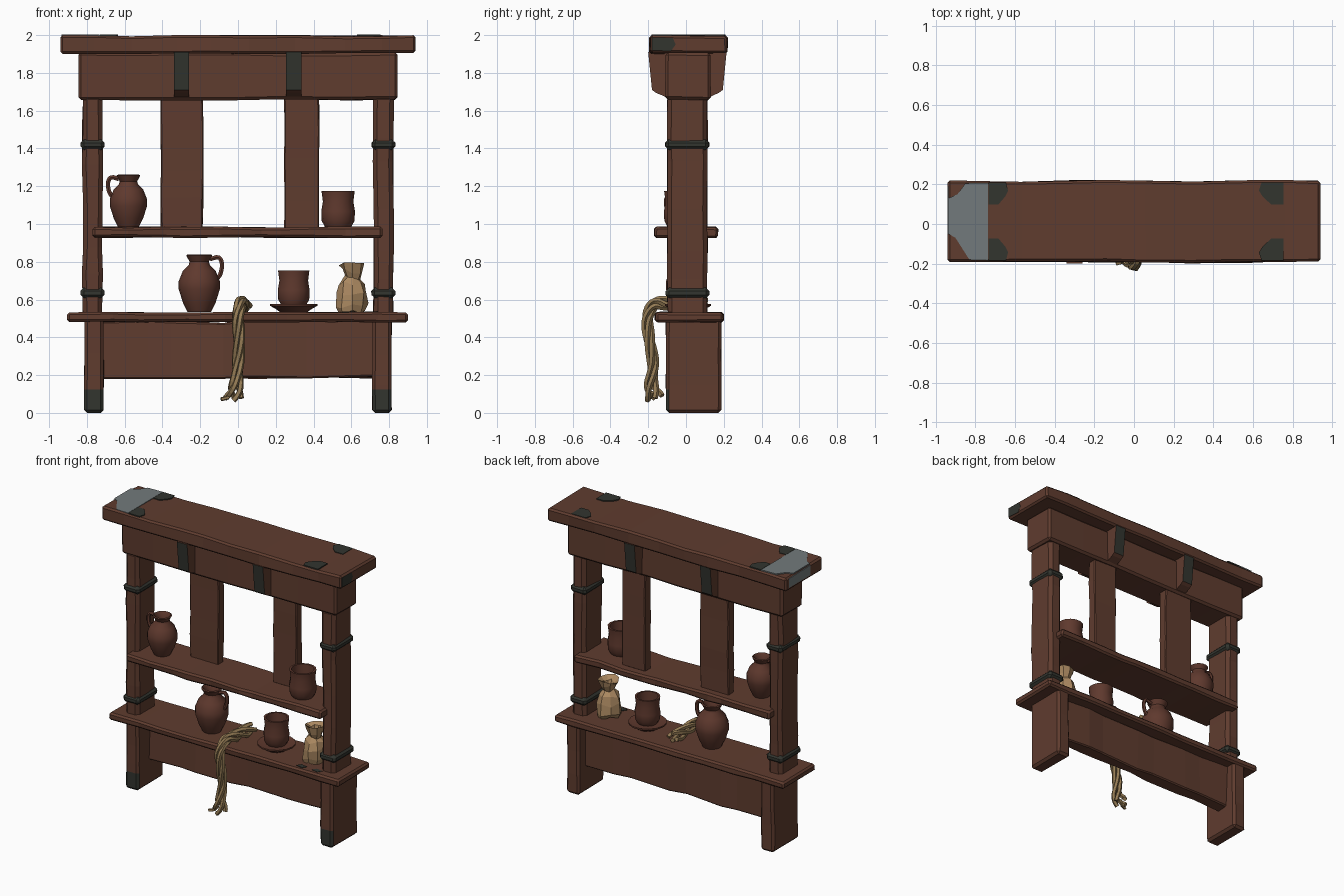
import bpy, bmesh, math, random
from mathutils import Vector

random.seed(4)
if "Cube" in bpy.data.objects:
    bpy.data.objects.remove(bpy.data.objects["Cube"])


def material(name, rgb):
    m = bpy.data.materials.new(name)
    m.use_nodes = True
    m.diffuse_color = (*rgb, 1)
    m.node_tree.nodes["Principled BSDF"].inputs["Base Color"].default_value = (*rgb, 1)
    return m


WOOD = material("brown wood", (0.115, 0.045, 0.028))
IRON = material("dark iron", (0.032, 0.035, 0.028))
SILVER = material("grey metal", (0.17, 0.195, 0.2))
CLAY = material("red clay", (0.115, 0.041, 0.027))
ROPE = material("straw rope", (0.3, 0.2, 0.09))
SACKING = material("tan sacking", (0.41, 0.25, 0.12))


def finish(name, bm, mats, smooth=False):
    bmesh.ops.recalc_face_normals(bm, faces=bm.faces)
    me = bpy.data.meshes.new(name)
    bm.to_mesh(me)
    bm.free()
    for m in mats:
        me.materials.append(m)
    ob = bpy.data.objects.new(name, me)
    bpy.context.collection.objects.link(ob)
    if smooth:
        bpy.ops.object.select_all(action='DESELECT')
        ob.select_set(True)
        bpy.context.view_layer.objects.active = ob
        bpy.ops.object.shade_smooth_by_angle(angle=math.radians(40))
    return ob


def timber(name, lo, hi, axis=0, cuts=6, wobble=0.006, bevel=0.012, mats=(WOOD,), rule=None, slice_z=None):
    """Hand-hewn plank: a box cut along its length, each section nudged, edges chamfered."""
    bm = bmesh.new()
    bmesh.ops.create_cube(bm, size=1)
    lo, hi = Vector(lo), Vector(hi)
    for v in bm.verts:
        v.co = Vector([lo[i] + (v.co[i] + 0.5) * (hi[i] - lo[i]) for i in range(3)])
    normal = Vector([float(i == axis) for i in range(3)])
    for k in range(1, cuts + 1):
        at = lo.lerp(hi, (k + random.uniform(-0.25, 0.25)) / (cuts + 1))
        bmesh.ops.bisect_plane(bm, geom=bm.verts[:] + bm.edges[:] + bm.faces[:], plane_co=at, plane_no=normal)
    for v in bm.verts:
        for i in range(3):
            if i != axis:
                inward = 1 if v.co[i] < (lo[i] + hi[i]) / 2 else -1
                v.co[i] += inward * random.uniform(-0.3, 1) * wobble
        v.co.z = min(max(v.co.z, lo.z), hi.z)
    sharp = [e for e in bm.edges if e.calc_face_angle(0) > 0.8]
    bmesh.ops.bevel(bm, geom=sharp, offset=bevel, segments=1, affect='EDGES', clamp_overlap=True)
    if slice_z:
        bmesh.ops.bisect_plane(bm, geom=bm.verts[:] + bm.edges[:] + bm.faces[:],
                               plane_co=(0, 0, slice_z), plane_no=(0, 0, 1))
    bm.normal_update()
    if rule:
        for f in bm.faces:
            f.material_index = int(rule(f.calc_center_median(), f.normal))
    return finish(name, bm, mats)


def plate(name, pts, mat, place, thick):
    """Thin flat patch; place maps (u, v) to a 3D point."""
    bm = bmesh.new()
    f = bm.faces.new([bm.verts.new(place(*p)) for p in pts])
    ext = bmesh.ops.extrude_face_region(bm, geom=[f])["geom"]
    for v in ext:
        if isinstance(v, bmesh.types.BMVert):
            v.co += Vector(thick)
    return finish(name, bm, [mat])


def lathe(name, profile, at, mat, sides=14, jitter=0, smooth=True):
    bm = bmesh.new()
    rings = []
    for r, z in profile:
        ring = []
        for k in range(sides):
            a = math.tau * k / sides
            rr = r * (1 + random.uniform(-jitter, jitter))
            ring.append(bm.verts.new((at[0] + rr * math.cos(a), at[1] + rr * math.sin(a),
                                      at[2] + z + random.uniform(-jitter, jitter) * 0.12)))
        rings.append(ring)
    skin(bm, rings)
    return finish(name, bm, [mat], smooth)


def skin(bm, rings):
    n = len(rings[0])
    for a, b in zip(rings, rings[1:]):
        for k in range(n):
            bm.faces.new((a[k], a[(k + 1) % n], b[(k + 1) % n], b[k]))
    bm.faces.new(rings[0])
    bm.faces.new(rings[-1])


def spline(pts, steps):
    """Smooth path through the given points."""
    p = [Vector(q) for q in pts]
    p = [2 * p[0] - p[1]] + p + [2 * p[-1] - p[-2]]
    out = []
    for a, b, c, d in zip(p, p[1:], p[2:], p[3:]):
        for s in range(steps):
            t = s / steps
            out.append(0.5 * (2 * b + (c - a) * t + (2 * a - 5 * b + 4 * c - d) * t * t
                              + (3 * b - a - 3 * c + d) * t ** 3))
    return out + [p[-2]]


def tube(bm, path, radius, side, sides=6):
    rings = []
    for i, c in enumerate(path):
        t = (path[min(i + 1, len(path) - 1)] - path[max(i - 1, 0)]).normalized()
        u = (side - t * side.dot(t)).normalized()
        w = t.cross(u)
        rings.append([bm.verts.new(c + radius * (u * math.cos(math.tau * k / sides) + w * math.sin(math.tau * k / sides)))
                      for k in range(sides)])
    skin(bm, rings)


# Roof and beam
timber("roof_board", (-0.94, -0.195, 1.9), (0.94, 0.22, 2.0), cuts=8, wobble=0.008)
timber("top_beam", (-0.845, -0.11, 1.655), (0.845, 0.13, 1.91), cuts=5, bevel=0.015)

# Roof brackets, with iron on the outward faces
for x, tag in ((-0.3, "right"), (0.295, "left")):
    for s, top, low, root, end in ((-1, -0.2, -0.18, -0.1, "front"), (1, 0.215, 0.195, 0.12, "back")):
        bm = bmesh.new()
        f = bm.faces.new([bm.verts.new((x - 0.04, y, z)) for y, z in
                          ((root, 1.91), (top, 1.91), (low, 1.71), (low - s * 0.02, 1.695), (root, 1.67))])
        for v in bmesh.ops.extrude_face_region(bm, geom=[f])["geom"]:
            if isinstance(v, bmesh.types.BMVert):
                v.co.x += 0.08
        bmesh.ops.recalc_face_normals(bm, faces=bm.faces)
        for f in bm.faces:
            f.material_index = int(f.normal.y * s > 0.6)
        finish(f"{end}_bracket_{tag}", bm, [WOOD, IRON])

# Posts, legs and iron bands on both sides
for s, tag in ((-1, "right"), (1, "left")):
    xs = sorted((s * 0.715, s * 0.825))
    timber(f"post_{tag}", (xs[0], -0.1, 0.5), (xs[1], 0.115, 1.68), axis=2, cuts=5, bevel=0.022)
    legs = sorted((s * 0.71, s * 0.815))
    timber(f"leg_{tag}", (legs[0], -0.108, 0), (legs[1], 0.188, 0.5), axis=2, cuts=2, wobble=0.004, bevel=0.016,
           mats=(WOOD, IRON), slice_z=0.125, rule=lambda c, n: c.z < 0.125 and n.y < -0.3)
    for z in (0.635, 1.42):
        timber(f"band_{tag}", (xs[0] - 0.01, -0.11, z - 0.028), (xs[1] + 0.01, 0.124, z + 0.028),
               axis=2, cuts=0, wobble=0.004, bevel=0.018, mats=(IRON,))

# Counter, apron, shelf and upright back planks
timber("counter", (-0.905, -0.165, 0.478), (0.9, 0.2, 0.535), cuts=8, wobble=0.006)
timber("apron", (-0.73, 0.02, 0.18), (0.73, 0.12, 0.49), cuts=6, wobble=0.014, bevel=0.008)
timber("shelf", (-0.77, -0.168, 0.925), (0.765, 0.17, 0.987), cuts=8, wobble=0.008)
timber("back_plank_right", (-0.41, 0.04, 0.975), (-0.183, 0.11, 1.67), axis=2, cuts=3, wobble=0.005, bevel=0.006)
timber("back_plank_left", (0.243, 0.04, 0.975), (0.43, 0.11, 1.67), axis=2, cuts=3, wobble=0.005, bevel=0.006)

# Metal patches on the roof
def on_roof(u, v):
    return (u, v, 1.994)


UP = (0, 0, 0.008)
plate("silver_cap", [(-0.935, -0.05), (-0.9, -0.07), (-0.83, -0.18), (-0.735, -0.183), (-0.735, 0.208),
                     (-0.85, 0.205), (-0.89, 0.15), (-0.935, 0.13)], SILVER, on_roof, UP)
plate("silver_cap_end", [(-0.05, 1.92), (0.19, 1.92), (0.19, 1.985), (-0.05, 1.99)], SILVER,
      lambda u, v: (-0.936, u, v), (-0.005, 0, 0))
plate("iron_end_patch", [(-0.18, 1.92), (-0.08, 1.915), (-0.055, 1.95), (-0.07, 1.985), (-0.18, 1.988)], IRON,
      lambda u, v: (0.934, u, v), (0.007, 0, 0))
for x0, x1 in ((-0.733, -0.635), (0.755, 0.63)):
    for s, edge in ((-1, -0.183), (1, 0.208)):
        tip = edge - s * 0.11
        d = x1 - x0
        plate("iron_roof_patch", [(x0, edge), (x0, tip), (x0 + d * 0.5, tip), (x0 + d * 0.85, tip + s * 0.04),
                                  (x1, edge - s * 0.04), (x0 + d * 0.9, edge)], IRON, on_roof, UP)
# Iron flecks on the counter
for x in (0.55, 0.67):
    plate("iron_counter_patch", [(x, -0.13), (x + 0.05, -0.14), (x + 0.07, -0.11), (x + 0.02, -0.1)], IRON,
          lambda u, v: (u, v, 0.529), UP)

# Jugs: body profile scaled to height, plus a looped handle
JUG = [(0.06, 0), (0.085, 0.05), (0.107, 0.12), (0.107, 0.16), (0.085, 0.215), (0.055, 0.245), (0.05, 0.262),
       (0.068, 0.295), (0.06, 0.3), (0.042, 0.27), (0.04, 0.24)]
for name, x, y, z, k, s in (("shelf_jug", -0.58, -0.02, 0.985, 0.92, -1), ("counter_jug", -0.205, 0.0, 0.533, 1.02, 1)):
    lathe(name, [(r * k, h * k) for r, h in JUG], (x, y, z), CLAY)
    loop = [(0.055, 0.275), (0.1, 0.285), (0.118, 0.25), (0.11, 0.2), (0.09, 0.17)]
    bm = bmesh.new()
    tube(bm, spline([(x + s * u * k, y, z + v * k) for u, v in loop], 3), 0.013, Vector((0, 1, 0)))
    finish(name + "_handle", bm, [CLAY], True)

# Cups and saucer
CUP = [(0.065, 0), (0.082, 0.03), (0.084, 0.08), (0.076, 0.13), (0.083, 0.185), (0.07, 0.185), (0.066, 0.12), (0.06, 0.04)]
lathe("shelf_cup", [(r * 1.06, h * 1.03) for r, h in CUP], (0.53, -0.03, 0.985), CLAY)
lathe("counter_cup", CUP, (0.295, 0.01, 0.57), CLAY)
lathe("saucer", [(0.075, 0), (0.09, 0.012), (0.125, 0.032), (0.125, 0.042), (0.08, 0.035)], (0.295, 0.01, 0.535), CLAY)

# Tied sack with a flared top
lathe("sack", [(0.068, 0), (0.083, 0.03), (0.078, 0.1), (0.066, 0.15), (0.04, 0.185), (0.055, 0.215),
               (0.07, 0.25), (0.035, 0.235), (0.025, 0.19)], (0.607, 0.0, 0.535), SACKING, 8, 0.13, False)

# Rope: twisted strands lying on the counter and hanging over its edge
path = spline([(0.03, 0.11, 0.565), (0.02, 0, 0.57), (0.02, -0.1, 0.58), (0.012, -0.17, 0.575), (0.0, -0.205, 0.5),
               (0.005, -0.195, 0.39), (0.0, -0.175, 0.26), (-0.01, -0.185, 0.15), (-0.025, -0.165, 0.078)], 5)
bm = bmesh.new()
for strand in range(4):
    pts = []
    for i, c in enumerate(path):
        f = i / (len(path) - 1)
        t = (path[min(i + 1, len(path) - 1)] - path[max(i - 1, 0)]).normalized()
        u = Vector((1, 0, 0))
        a = strand * math.tau / 4 + f * 11
        spread = 0.019 + 0.022 * max(0, f - 0.82) / 0.18 + 0.014 * max(0, 0.42 - f) / 0.42
        q = c + spread * (u * math.cos(a) + t.cross(u) * math.sin(a))
        if f < 0.35:
            q.z = max(q.z, 0.548)
        pts.append(q)
    tube(bm, pts, 0.0155, Vector((1, 0.2, 0)), 5)
# Frayed toe of the tassel
tube(bm, [Vector(p) for p in ((-0.03, -0.18, 0.11), (-0.055, -0.19, 0.08), (-0.09, -0.2, 0.072))], 0.011, Vector((0, 1, 0)), 5)
finish("rope", bm, [ROPE])
